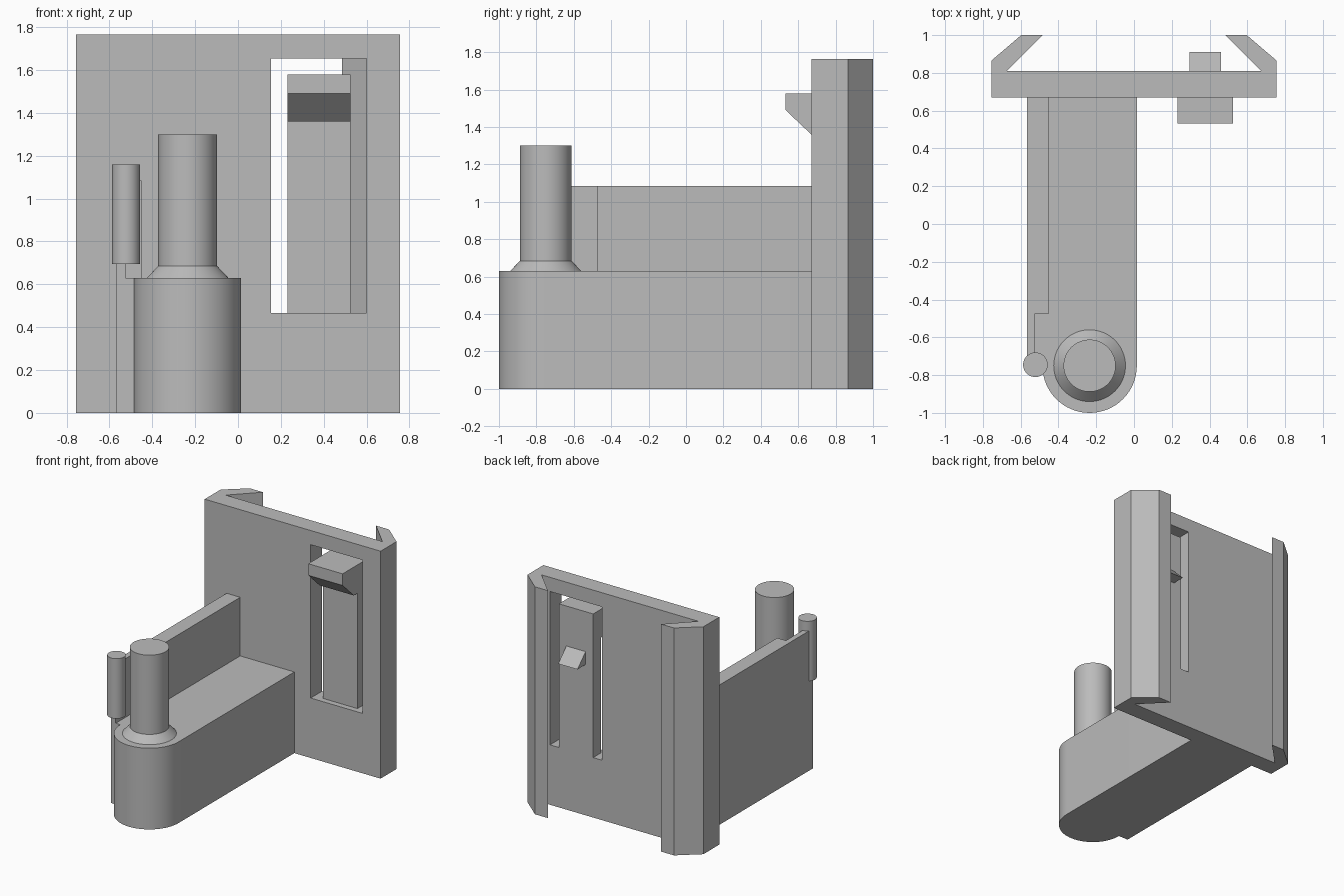
import bpy, bmesh, math
from mathutils import Vector

old = bpy.data.objects.get("Cube")
if old:
    bpy.data.objects.remove(old, do_unlink=True)

grey = bpy.data.materials.new("light_grey")
grey.use_nodes = True
colour = (0.5, 0.5, 0.5, 1)
grey.diffuse_color = colour
grey.node_tree.nodes["Principled BSDF"].inputs["Base Color"].default_value = colour


def finish(name, bm):
    bmesh.ops.recalc_face_normals(bm, faces=bm.faces)
    mesh = bpy.data.meshes.new(name)
    bm.to_mesh(mesh)
    bm.free()
    mesh.materials.append(grey)
    obj = bpy.data.objects.new(name, mesh)
    bpy.context.collection.objects.link(obj)
    return obj


def prism(name, outline, start, end, axis="z"):
    """Extrude an xy outline along z, or a yz outline along x."""
    place = (lambda a, b: (a, b, start)) if axis == "z" else (lambda a, b: (start, a, b))
    move = Vector((0, 0, end - start)) if axis == "z" else Vector((end - start, 0, 0))
    bm = bmesh.new()
    face = bm.faces.new([bm.verts.new(place(a, b)) for a, b in outline])
    top = bmesh.ops.extrude_face_region(bm, geom=[face], use_keep_orig=True)["geom"]
    bmesh.ops.translate(bm, vec=move, verts=[v for v in top if isinstance(v, bmesh.types.BMVert)])
    return finish(name, bm)


def box(name, x, y, z):
    return prism(name, [(x[0], y[0]), (x[1], y[0]), (x[1], y[1]), (x[0], y[1])], *z)


def lathe(name, centre, profile, sides=64):
    """Closed round part from (radius, height) rings."""
    bm = bmesh.new()
    rings = []
    for r, z in profile:
        angles = [math.tau * i / sides for i in range(sides)]
        rings.append([bm.verts.new((centre[0] + r * math.cos(a), centre[1] + r * math.sin(a), z))
                      for a in angles])
    for low, high in zip(rings, rings[1:]):
        for i in range(sides):
            j = (i + 1) % sides
            bm.faces.new((low[i], low[j], high[j], high[i]))
    bm.faces.new(rings[0])
    bm.faces.new(rings[-1])
    return finish(name, bm)


def smooth(obj):
    bpy.ops.object.select_all(action="DESELECT")
    obj.select_set(True)
    bpy.context.view_layer.objects.active = obj
    bpy.ops.object.shade_smooth_by_angle(angle=math.radians(25))


# Back plate with mirrored dovetail rails
half = [(0.755, 0.67), (0.755, 0.865), (0.597, 1.0), (0.485, 1.0), (0.673, 0.81)]
plate = prism("back_plate", half + [(-x, y) for x, y in reversed(half)], 0, 1.765)

# Window through the plate
cutter = box("window_cutter", (0.155, 0.60), (0.6, 0.84), (0.465, 1.655))
cutter.hide_render = True
cut = plate.modifiers.new("window", "BOOLEAN")
cut.operation, cut.solver, cut.object = "DIFFERENCE", "EXACT", cutter
bpy.context.view_layer.objects.active = plate
bpy.ops.object.modifier_apply(modifier=cut.name)
bpy.data.objects.remove(cutter, do_unlink=True)

# Spring tongue with its front latch and rear catch
box("spring_tongue", (0.23, 0.525), (0.715, 0.81), (0.465, 1.58))
prism("front_latch", [(0.715, 1.58), (0.533, 1.58), (0.533, 1.49), (0.67, 1.36), (0.715, 1.36)],
      0.23, 0.525, "x")
prism("rear_catch", [(0.81, 1.27), (0.91, 1.17), (0.81, 1.17)], 0.295, 0.46, "x")

# Arm with a rounded end
cx, cy, radius = -0.235, -0.75, 0.25
arc = [(cx + radius * math.cos(a), cy + radius * math.sin(a))
       for a in (math.pi + math.pi * i / 32 for i in range(33))]
smooth(prism("arm", arc + [(cx + radius, 0.67), (cx - radius, 0.67)], 0, 0.63))

# Side wall, stepped thinner toward the pin
prism("side_wall", [(-0.567, 0.67), (-0.567, cy), (-0.525, cy), (-0.525, -0.475),
                    (-0.45, -0.475), (-0.45, 0.67)], 0, 1.085)
box("side_wall_foot", (-0.525, -0.485), (cy, -0.475), (0, 0.63))

# Round post with flared foot, and small pin
smooth(lathe("post", (cx, cy), [(0.19, 0.63), (0.138, 0.685), (0.138, 1.3)]))
smooth(lathe("pin", (-0.522, -0.745), [(0.065, 0.695), (0.065, 1.16)]))
